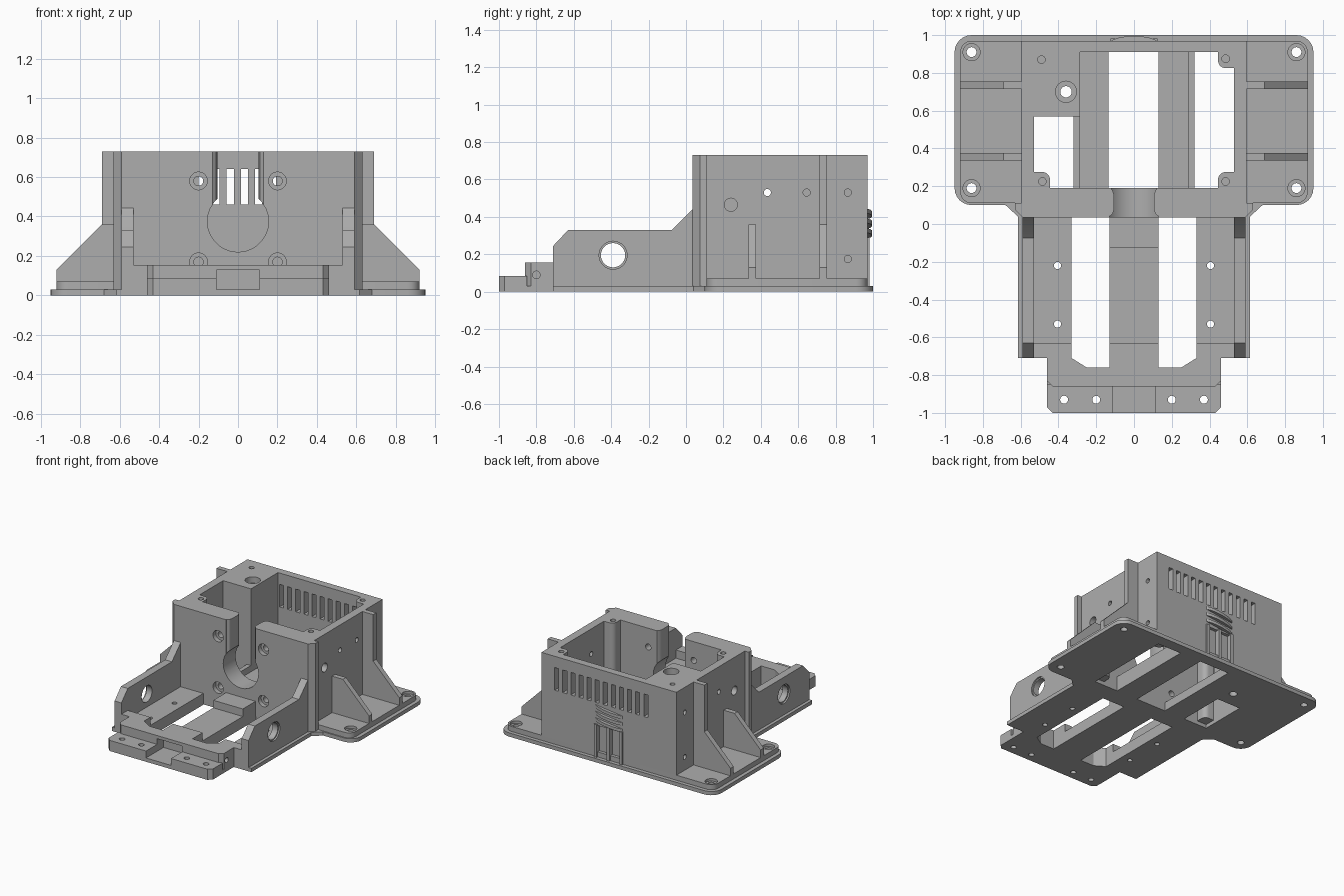
import bpy, bmesh, math
from mathutils import Vector

if "Cube" in bpy.data.objects:
    bpy.data.objects.remove(bpy.data.objects["Cube"])

GREY = (0.42, 0.42, 0.42, 1)
mat = bpy.data.materials.new("plain grey")
mat.use_nodes = True
mat.diffuse_color = GREY
mat.node_tree.nodes["Principled BSDF"].inputs["Base Color"].default_value = GREY


def prism(name, pts, a, b, axis="z"):
    """Extrude a 2D profile from a to b along an axis."""
    place = {"x": lambda p, h: (h, p[0], p[1]),
             "y": lambda p, h: (p[0], h, p[1]),
             "z": lambda p, h: (p[0], p[1], h)}[axis]
    bm = bmesh.new()
    low, high = ([bm.verts.new(place(p, h)) for p in pts] for h in (a, b))
    bm.faces.new(low)
    bm.faces.new(high)
    for i in range(len(pts)):
        j = (i + 1) % len(pts)
        bm.faces.new((low[i], low[j], high[j], high[i]))
    bmesh.ops.recalc_face_normals(bm, faces=bm.faces)
    me = bpy.data.meshes.new(name)
    bm.to_mesh(me)
    bm.free()
    me.materials.append(mat)
    ob = bpy.data.objects.new(name, me)
    bpy.context.collection.objects.link(ob)
    return ob


def rect(x0, x1, y0, y1):
    return [(x0, y0), (x1, y0), (x1, y1), (x0, y1)]


def arc(cx, cy, r, start, end, n=6):
    angles = [math.radians(start + (end - start) * i / n) for i in range(n + 1)]
    return [(cx + r * math.cos(t), cy + r * math.sin(t)) for t in angles]


def circle(cx, cy, r, n=28):
    return arc(cx, cy, r, 0, 360, n)[:-1]


def mirrored(half):
    return half + [(-x, y) for x, y in reversed(half)]


def cut(ob, cutters):
    """Subtract the cutters, bake the result and discard the cutters."""
    for c in cutters:
        c.hide_render = True
        m = ob.modifiers.new("cut", "BOOLEAN")
        m.operation, m.solver, m.object = "DIFFERENCE", "EXACT", c
    bpy.context.view_layer.update()
    dg = bpy.context.evaluated_depsgraph_get()
    me = bpy.data.meshes.new_from_object(ob.evaluated_get(dg))
    ob.modifiers.clear()
    ob.data = me
    for c in cutters:
        bpy.data.objects.remove(c)


def hole(x, y, r, a, b, axis="z"):
    return prism("cutter", circle(x, y, r), a, b, axis)


def box_cut(x0, x1, y0, y1, a, b):
    return prism("cutter", rect(x0, x1, y0, y1), a, b)


def front_windows():
    half = [(.13, .04), (.13, -.76), (.25, -.76), (.33, -.71), (.33, .04)]
    return [prism("cutter", [(s * x, y) for x, y in half], -.1, .5) for s in (1, -1)]


def housing_windows(bottom=-.1):
    return [box_cut(-.135, .13, .19, .91, bottom, .3),
            box_cut(.32, .53, .19, .91, bottom, .3),
            box_cut(-.53, -.32, .19, .57, bottom, .3)]


def corner_holes():
    out = []
    for x in (-.86, .86):
        for y in (.19, .91):
            out += [hole(x, y, .026, -.1, .2), hole(x, y, .045, .05, .2)]
    return out


def floor_holes():
    return [hole(s * .405, y, .019, -.1, .3) for s in (1, -1) for y in (-.22, -.53)]


def tongue_holes():
    return [hole(x, -.93, .021, -.1, .3) for x in (-.37, -.2, .2, .37)]


# Base plate, with every opening passing through it
base = prism("base_plate", mirrored(
    [(.43, -1), (.46, -.97), (.46, -.71), (.615, -.71), (.615, .04), (.68, .1)]
    + arc(.86, .19, .09, -90, 0) + arc(.86, .91, .09, 0, 90)), 0, .03)
cut(base, front_windows() + housing_windows() + corner_holes() + floor_holes()
    + tongue_holes() + [hole(-.36, .7, .03, -.1, .2)])

# Raised upper layer of the mounting flange
slab = prism("flange_layer", mirrored(
    [(.6, .11)] + arc(.86, .17, .06, -90, 0) + arc(.86, .91, .06, 0, 90)), .03, .07)
cut(slab, housing_windows() + corner_holes() + [hole(-.36, .7, .03, -.1, .2)])

# Main housing: walls, corner column, openings and drilled holes
TOP = .73
housing = prism("housing", mirrored([(.59, .035), (.63, .075), (.63, .11), (.595, .11), (.595, .97)]), .03, TOP)
cavity = prism("cutter", [(-.53, .19), (.53, .19), (.53, .91), (-.285, .91),
                          (-.285, .57), (-.53, .57)], .07, 1)
cuts = [cavity] + housing_windows()
cuts.append(hole(0, .375, .155, -.05, .22, "y"))
cuts.append(prism("cutter", mirrored([(.13, 0), (.13, .04), (.112, .055), (.105, .08),
                                      (.105, .15), (.112, .175), (.13, .2)]), .44, 1))
for s in (1, -1):
    for z in (.17, .58):
        cuts += [hole(s * .2, z, .024, 0, .22, "y"), hole(s * .2, z, .045, 0, .07, "y")]
    for y, z, r in ((.24, .465, .035), (.435, .53, .019), (.645, .53, .019),
                    (.865, .53, .019), (.865, .175, .019)):
        cuts.append(hole(y, z, r, s * .5, s * .7, "x"))
for i in range(12):
    x = -.325 + i * .0714
    cuts.append(box_cut(x - .018, x + .018, .9, 1, .46, .64))
cuts += [hole(-.36, .7, .03, -.1, 1), hole(-.36, .7, .056, .68, 1),
         hole(-.49, .87, .02, .6, 1), box_cut(-.11, .11, .945, 1, .07, .28)]
cut(housing, cuts)

# Screw bosses in the housing corners
for n, (x, y, sx, sy) in enumerate([(.53, .91, -1, -1), (.53, .19, -1, 1), (-.53, .19, 1, 1)]):
    pts = [(x + sx * u, y + sy * v) for u, v in
           [(-.01, -.01), (.085, -.01), (.085, .045)] + arc(.045, .045, .04, 0, 90) + [(-.01, .085)]]
    boss = prism("screw_boss_%d" % n, pts, .03, TOP)
    cut(boss, [hole(x + sx * .045, y + sy * .035, .02, .5, 1)])

# Low rails on the housing floor
for x, side in ((-.32, "right"), (.285, "left")):
    prism(side + "_floor_rail", rect(x, x + .035, .19, .91 if x > 0 else .57), .03, .12)

# Side walls, braces and front floors, mirrored left and right
for s, side in ((1, "left"), (-1, "right")):
    wall = prism(side + "_side_wall", [(-.71, .01), (.04, .01), (.04, .45), (.03, .435),
                 (-.075, .33), (-.63, .33), (-.71, .245)], s * .53, s * .59, "x")
    cut(wall, [hole(-.39, .195, .065, s * .4, s * .7, "x"),
               hole(-.39, .195, .075, s * .578, s * .7, "x")])
    low = [(.58, .03), (.92, .03), (.92, .13), (.69, .36)]
    for name, top, y in (("front", [(.58, .36)], .335), ("rear", [(.69, TOP), (.58, TOP)], .715)):
        prism(side + "_" + name + "_brace", [(s * x, z) for x, z in low + top], y, y + .04, "y")
    floor = prism(side + "_front_floor", [(s * x, y) for x, y in rect(.33, .535, -.64, .04)], .02, .09)
    cut(floor, [hole(s * .405, y, .019, -.1, .3) for y in (-.22, -.53)])

# Central beam and the block under the round opening
prism("central_beam", rect(-.13, .13, -.64, -.1), .02, .09)
prism("central_block", rect(-.13, .13, -.125, .04), .02, .15)

# Front crossbar with a central notch
bar = prism("front_crossbar", mirrored([(.43, -.86), (.46, -.83), (.46, -.71),
                                        (.54, -.71), (.54, -.63)]), .02, .155)
cut(bar, front_windows() + [box_cut(-.11, .11, -.9, -.78, .03, .13)]
    + [hole(-.8, .09, .02, s * .42, s * .5, "x") for s in (1, -1)])

# Front mounting tongue on both sides of the notch
for s, side in ((1, "left"), (-1, "right")):
    pad = prism(side + "_tongue_pad", [(s * x, y) for x, y in
                [(.11, -1), (.43, -1), (.46, -.97), (.46, -.85), (.11, -.85)]], .02, .085)
    cut(pad, tongue_holes())

# Curved rear guide rings, slightly tilted, and the posts below
for i in range(3):
    z = .3 + i * .052
    ring = prism("rear_guide_ring_%d" % (i + 1),
                 [(x, .955 + y) for x, y in
                  [(.13 * math.cos(math.pi * k / 20), .04 * math.sin(math.pi * k / 20))
                   for k in range(21)]], z, z + .024)
    for v in ring.data.vertices:
        v.co.z += v.co.x * .12
for x in (-.125, -.012, .1):
    prism("rear_post", rect(x, x + .025, .94, .982), .03, .29)

# Smooth the round surfaces while keeping edges sharp
bpy.ops.object.select_all(action="DESELECT")
for ob in bpy.context.scene.objects:
    if ob.type == "MESH" and mat.name in ob.data.materials:
        ob.select_set(True)
        bpy.context.view_layer.objects.active = ob
bpy.ops.object.shade_smooth_by_angle(angle=math.radians(30))
